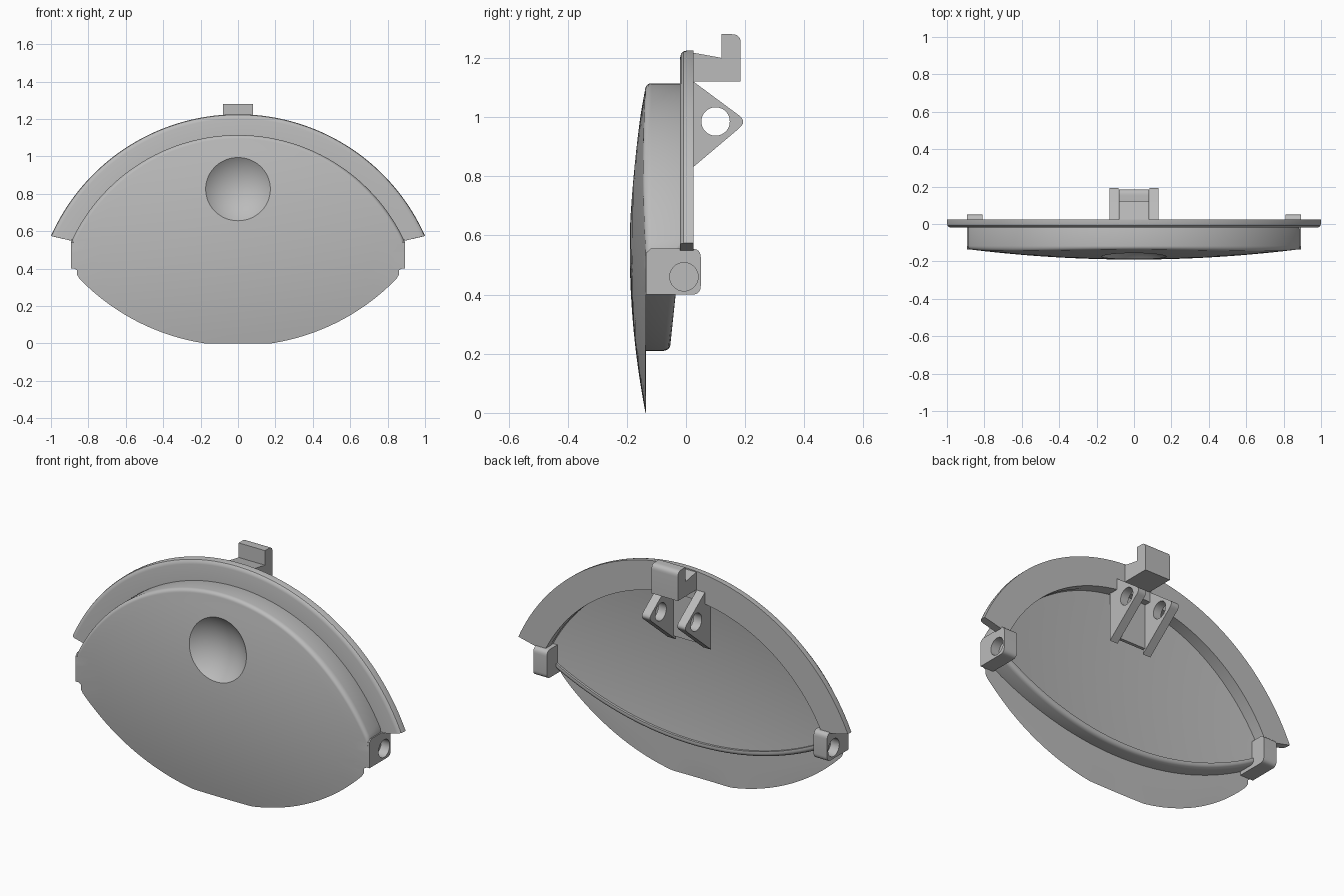
import bpy, bmesh, math
from mathutils import Vector, Matrix

cube = bpy.data.objects.get("Cube")
if cube:
    bpy.data.objects.remove(cube, do_unlink=True)

GREY = (0.5, 0.5, 0.5, 1)
mat = bpy.data.materials.new("plain grey")
mat.use_nodes = True
mat.diffuse_color = GREY
mat.node_tree.nodes["Principled BSDF"].inputs["Base Color"].default_value = GREY

MID = 0.55          # height of the shell's centre
ARC_Z = 0.131       # centre height of the upper arcs
N = 240


def finish(name, bm):
    bmesh.ops.recalc_face_normals(bm, faces=bm.faces)
    me = bpy.data.meshes.new(name)
    bm.to_mesh(me)
    bm.free()
    ob = bpy.data.objects.new(name, me)
    bpy.context.collection.objects.link(ob)
    me.materials.append(mat)
    return ob


def activate(ob):
    bpy.ops.object.select_all(action='DESELECT')
    ob.select_set(True)
    bpy.context.view_layer.objects.active = ob


def cut(ob, cutter):
    mod = ob.modifiers.new("cut", 'BOOLEAN')
    mod.operation, mod.solver, mod.object = 'DIFFERENCE', 'EXACT', cutter
    activate(ob)
    bpy.ops.object.modifier_apply(modifier=mod.name)
    bpy.data.objects.remove(cutter, do_unlink=True)


def smooth(ob, angle=28):
    activate(ob)
    bpy.ops.object.shade_smooth_by_angle(angle=math.radians(angle))


def bridge(bm, a, b, closed=True):
    n = len(a)
    for i in range(n if closed else n - 1):
        j = (i + 1) % n
        bm.faces.new((a[i], a[j], b[j], b[i]))


def prism(name, corners, x0, x1):
    """Extrude a (y, z, corner radius) outline along x."""
    pts = []
    for i, (y, z, r) in enumerate(corners):
        p = Vector((y, z))
        if not r:
            pts.append(p)
            continue
        a = p + (Vector(corners[i - 1][:2]) - p).normalized() * r
        b = p + (Vector(corners[(i + 1) % len(corners)][:2]) - p).normalized() * r
        for k in range(7):
            t = k / 6
            pts.append(a * (1 - t) ** 2 + p * 2 * t * (1 - t) + b * t * t)
    bm = bmesh.new()
    ends = [[bm.verts.new((x, *p)) for p in pts] for x in (x0, x1)]
    bridge(bm, *ends)
    for e in ends:
        bm.faces.new(e)
    return finish(name, bm)


def peg(x, y, z, r, depth):
    """Cylinder along x used to drill holes."""
    bm = bmesh.new()
    bmesh.ops.create_cone(bm, cap_ends=True, segments=48, radius1=r, radius2=r, depth=depth,
                          matrix=Matrix.Translation((x, y, z)) @ Matrix.Rotation(math.pi / 2, 4, 'Y'))
    ob = finish("hole_cutter", bm)
    ob.hide_render = True
    return ob


def reach(d, zc, r):
    """Distance along d from the shell centre to a circle centred at (0, zc)."""
    o = Vector((0, MID - zc))
    b = o.dot(d)
    return -b + math.sqrt(b * b - o.dot(o) + r * r)


def outline(top_r, low_z, low_r, inset=0.0):
    """Lens outline as (x, z) points: upper arc, lower arc, flat sides and base."""
    pts = []
    for i in range(N):
        a = math.tau * i / N
        d = Vector((math.cos(a), math.sin(a)))
        side = 0.888 if d.y > -0.17 else 0.86
        r = min(reach(d, ARC_Z, top_r - inset), reach(d, low_z, low_r - inset),
                (side - inset) / max(abs(d.x), 1e-6))
        if d.y < 0:
            r = min(r, MID / -d.y)
        pts.append((d.x * r, MID + d.y * r))
    return pts


# Domed shell: front face, lip, wall, rim and hollow as one loft
def front_y(x, z):
    return min(-0.135, -0.19 + 0.053 * ((z - MID) / 0.55) ** 2 + 0.053 * (x / 0.87) ** 2)


def rim_y(z):
    return 0.0 if z > MID else -0.077 + 0.105 * z


def floor_y(x, z):
    return min(-0.08 + 0.8 * (front_y(x, z) + 0.19), rim_y(z) - 0.004)


def wall_outline(inset):
    return outline(0.983, 1.87, 1.66, inset)


def scaled(pts, s):
    return [(x * s, MID + (z - MID) * s) for x, z in pts]


lens = outline(0.963, 1.167, 1.18)
wall = wall_outline(0)
steps = [i / 12 for i in range(1, 13)]
rings = [[(x, front_y(x, z), z) for x, z in scaled(lens, s)] for s in steps]
for k in range(1, 7):       # rounded upper front edge, flat lip below
    a = math.pi / 2 * k / 6
    t = math.sin(a)
    ring = []
    for (x0, z0), (x1, z1) in zip(lens, wall):
        y0 = front_y(x0, z0)
        y = y0 + (-0.117 - y0) * (1 - math.cos(a)) if z1 > 0.45 else -0.135
        ring.append((x0 + (x1 - x0) * t, y, z0 + (z1 - z0) * t))
    rings.append(ring)
for inset, drop in ((0, 0.02), (0.002, 0.012), (0.006, 0.005), (0.013, 0.001), (0.02, 0)):
    rings.append([(x, rim_y(z) - drop, z) for x, z in wall_outline(inset)])
inner = outline(0.967, 1.87, 1.66, 0.03)
rings.append([(x, rim_y(z) - 0.002, z) for x, z in inner])
rings += [[(x, floor_y(x, z), z) for x, z in scaled(inner, s)] for s in reversed(steps)]
bm = bmesh.new()
loops = [[bm.verts.new(p) for p in ring] for ring in rings]
for a, b in zip(loops, loops[1:]):
    bridge(bm, a, b)
for loop, f in ((loops[0], front_y), (loops[-1], floor_y)):
    c = bm.verts.new((0, f(0, MID), MID))
    for i in range(N):
        bm.faces.new((loop[i], loop[(i + 1) % N], c))
bmesh.ops.dissolve_degenerate(bm, dist=1e-5, edges=bm.edges)
shell = finish("domed_shell", bm)

# Round finger dimple in the front
bm = bmesh.new()
bmesh.ops.create_uvsphere(bm, u_segments=96, v_segments=64, radius=0.255,
                          matrix=Matrix.Translation((0, -0.361, 0.843)) @ Matrix.Rotation(math.pi / 2, 4, 'X'))
ball = finish("dimple_cutter", bm)
ball.hide_render = True
cut(shell, ball)

# Arched flange with a rounded front edge
profile = [(0.935, 0.025), (0.935, -0.02), (1.07, -0.02), (1.082, -0.017),
           (1.091, -0.009), (1.094, 0.003), (1.094, 0.025)]
bm = bmesh.new()
sections = []
for i in range(97):
    sec = []
    for r, y in profile:
        start = math.radians(23.9 + (1.094 - r) * 11.7)
        a = start + (math.pi - 2 * start) * i / 96
        sec.append(bm.verts.new((r * math.cos(a), y, ARC_Z + r * math.sin(a))))
    sections.append(sec)
for a, b in zip(sections, sections[1:]):
    bridge(bm, a, b)
bm.faces.new(sections[0])
bm.faces.new(sections[-1])
smooth(finish("arched_flange", bm))

# Hook on top
hook = prism("top_hook", [(0, 1.12, 0), (0.185, 1.12, 0), (0.185, 1.28, 0.03), (0.12, 1.28, 0),
                          (0.12, 1.2, 0), (0, 1.222, 0)], -0.08, 0.08)
smooth(hook)

# Thin plate that carries the two hinge brackets
prism("bracket_plate", [(-0.03, 0.81, 0), (-0.012, 0.81, 0), (-0.012, 1.09, 0), (-0.03, 1.09, 0)],
      -0.13, 0.13)

# Paired hinge brackets and side lugs
for side, s in (("left", 1), ("right", -1)):
    bracket = prism(side + "_hinge_bracket", [(-0.03, 0.785, 0), (0.207, 0.985, 0.035),
                                              (0.025, 1.12, 0), (0, 1.12, 0), (-0.03, 1.09, 0)],
                    s * 0.083, s * 0.132)
    cut(bracket, peg(s * 0.11, 0.1, 0.985, 0.048, 0.2))
    smooth(bracket)
    lug = prism(side + "_side_lug", [(-0.135, 0.4, 0), (0.05, 0.4, 0.03), (0.05, 0.555, 0.03),
                                     (-0.12, 0.555, 0), (-0.135, 0.54, 0)], s * 0.81, s * 0.892)
    for part in (lug, shell):
        cut(part, peg(s * 0.89, -0.007, 0.46, 0.048, 0.1))
    smooth(lug)
smooth(shell)
